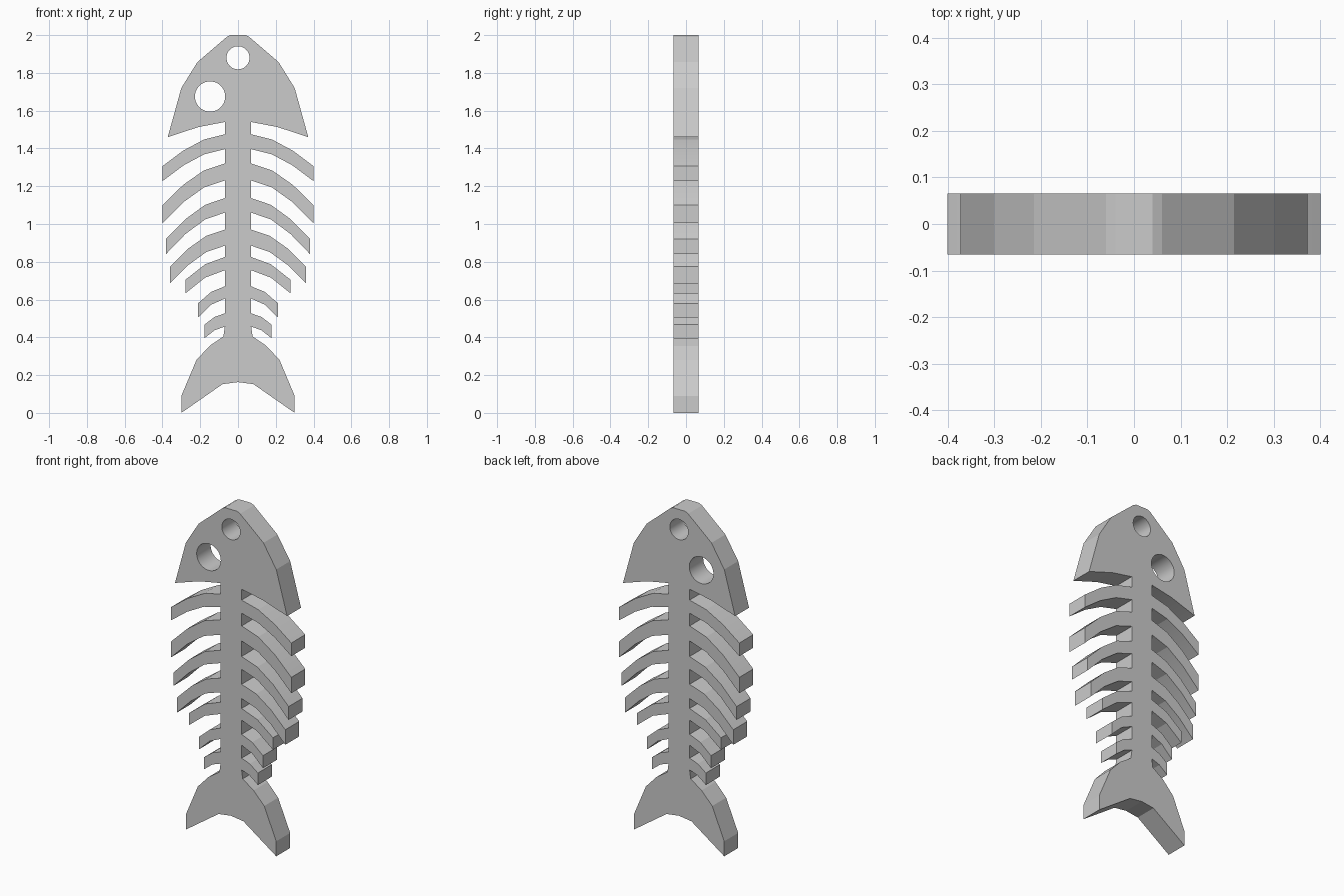
import bpy
import bmesh
from math import cos, sin, pi, radians
from mathutils import Matrix

cube = bpy.data.objects.get("Cube")
if cube:
    bpy.data.objects.remove(cube, do_unlink=True)

HALF_THICKNESS = 0.066
SPINE = 0.07

# Right half of the head, from the snout down to the gill corner at the spine
head = [(0.04, 2.0), (0.06, 1.99), (0.215, 1.857), (0.3, 1.72),
        (0.372, 1.46), (0.21, 1.513), (SPINE, 1.54)]

# Each rib: root top, root bottom, tip x, tip top, tip bottom, segments
ribs = [
    (1.475, 1.396, 0.40, 1.306, 1.227, 3),
    (1.32, 1.23, 0.40, 1.10, 1.005, 3),
    (1.137, 1.06, 0.382, 0.92, 0.84, 3),
    (0.97, 0.885, 0.36, 0.775, 0.685, 3),
    (0.825, 0.755, 0.278, 0.705, 0.633, 2),
    (0.67, 0.605, 0.212, 0.58, 0.505, 2),
    (0.527, 0.457, 0.178, 0.467, 0.395, 2),
]

# Right half of the tail fin, ending at the notch beside the centre line
tail = [(0.077, 0.405), (0.15, 0.355), (0.22, 0.28), (0.3, 0.09),
        (0.3, 0.0), (0.082, 0.152)]


def rib_edge(root, tip_x, tip_z, segments):
    """Drooping edge of a rib, from the spine out to the tip."""
    points = []
    for i in range(segments + 1):
        t = i / segments
        points.append((SPINE + (tip_x - SPINE) * t, root + (tip_z - root) * t ** 1.65))
    return points


def circle(x, z, radius, segments=48):
    steps = [2 * pi * i / segments for i in range(segments)]
    return [(x + radius * cos(a), z + radius * sin(a)) for a in steps]


def add_outline(curve, points):
    spline = curve.splines.new('POLY')
    spline.points.add(len(points) - 1)
    for target, (x, z) in zip(spline.points, points):
        target.co = (x, z, 0, 1)
    spline.use_cyclic_u = True


# Half outline: head, ribs along the spine, tail; then mirror it
half = list(head)
for top, bottom, tip_x, tip_top, tip_bottom, segments in ribs:
    half += rib_edge(top, tip_x, tip_top, segments)
    half += reversed(rib_edge(bottom, tip_x, tip_bottom, segments))
half += tail
mirrored = [(-x, z) for x, z in reversed(half)]
outline = half + [(0, 0.163)] + mirrored

# Filled profile with a hanging hole and an eye hole
profile = bpy.data.curves.new("fish_profile", 'CURVE')
profile.dimensions = '2D'
profile.fill_mode = 'BOTH'
profile.extrude = HALF_THICKNESS
add_outline(profile, outline)
add_outline(profile, circle(0, 1.88, 0.061))
add_outline(profile, circle(-0.148, 1.675, 0.08))

# Turn the profile into an upright, welded mesh
helper = bpy.data.objects.new("profile_helper", profile)
bpy.context.collection.objects.link(helper)
depsgraph = bpy.context.evaluated_depsgraph_get()
mesh = bpy.data.meshes.new_from_object(helper.evaluated_get(depsgraph))
bpy.data.objects.remove(helper, do_unlink=True)
mesh.transform(Matrix.Rotation(radians(90), 4, 'X'))
bm = bmesh.new()
bm.from_mesh(mesh)
bmesh.ops.remove_doubles(bm, verts=bm.verts, dist=0.0005)
bmesh.ops.recalc_face_normals(bm, faces=bm.faces)
bm.to_mesh(mesh)
bm.free()

# Plain grey material
grey = bpy.data.materials.new("grey")
grey.use_nodes = True
colour = (0.6, 0.6, 0.6, 1)
grey.diffuse_color = colour
grey.node_tree.nodes["Principled BSDF"].inputs["Base Color"].default_value = colour
mesh.materials.clear()
mesh.materials.append(grey)
for face in mesh.polygons:
    face.material_index = 0

fish = bpy.data.objects.new("fish_skeleton", mesh)
bpy.context.collection.objects.link(fish)

# Round holes shade smoothly, the cut outline stays faceted
bpy.ops.object.select_all(action='DESELECT')
fish.select_set(True)
bpy.context.view_layer.objects.active = fish
bpy.ops.object.shade_smooth_by_angle(angle=radians(10))
